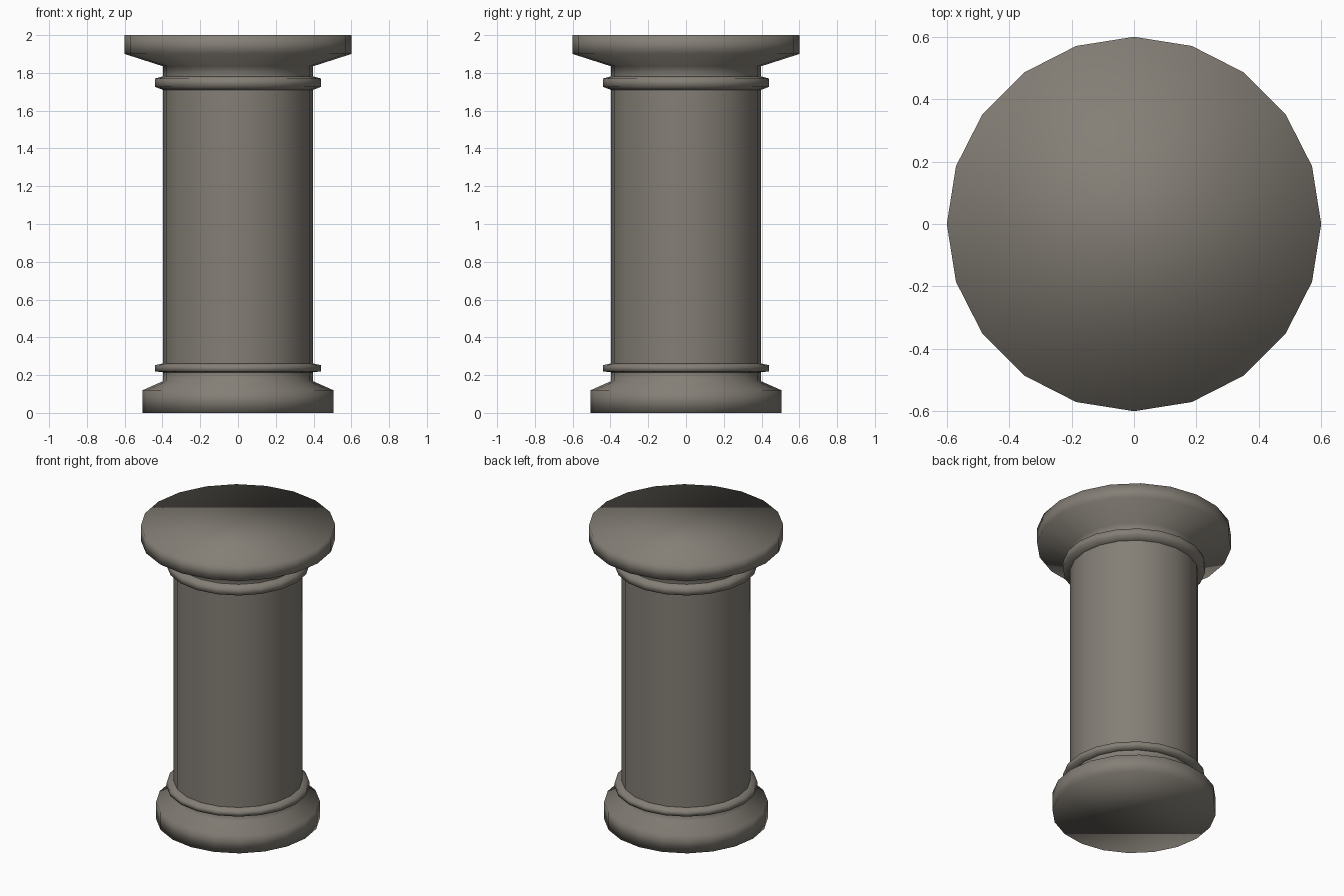
import bpy, math

if "Cube" in bpy.data.objects:
    bpy.data.objects.remove(bpy.data.objects["Cube"])

SIDES = 20
SHAFT_R = 0.397

stone = bpy.data.materials.new("warm grey stone")
stone.diffuse_color = (0.23, 0.21, 0.18, 1)
stone.use_nodes = True
stone.node_tree.nodes["Principled BSDF"].inputs["Base Color"].default_value = stone.diffuse_color


def lathe(name, profile, cap_bottom=False, cap_top=False):
    """Spin a (radius, height) profile, listed bottom to top, around z."""
    verts, faces = [], []
    for r, z in profile:
        for i in range(SIDES):
            a = 2 * math.pi * i / SIDES
            verts.append((r * math.cos(a), r * math.sin(a), z))
    for k in range(len(profile) - 1):
        for i in range(SIDES):
            j = (i + 1) % SIDES
            lo, hi = k * SIDES, (k + 1) * SIDES
            faces.append((lo + i, lo + j, hi + j, hi + i))
    if cap_bottom:
        faces.append(tuple(reversed(range(SIDES))))
    if cap_top:
        start = (len(profile) - 1) * SIDES
        faces.append(tuple(range(start, start + SIDES)))
    mesh = bpy.data.meshes.new(name)
    mesh.from_pydata(verts, [], faces)
    mesh.materials.append(stone)
    for p in mesh.polygons:
        p.use_smooth = True
    ob = bpy.data.objects.new(name, mesh)
    bpy.context.collection.objects.link(ob)
    return ob


# Base plinth with sloped shoulder and neck
lathe("base", [(0.505, 0), (0.505, 0.12), (SHAFT_R, 0.168), (SHAFT_R, 0.215)],
      cap_bottom=True)

# Raised bands at the bottom and top of the shaft
lathe("lower_band", [(SHAFT_R, 0.215), (0.44, 0.22), (0.44, 0.252), (SHAFT_R, 0.262)])
lathe("upper_band", [(SHAFT_R, 1.71), (0.44, 1.726), (0.44, 1.77), (SHAFT_R, 1.782)])

# Plain shaft
lathe("shaft", [(SHAFT_R, 0.262), (SHAFT_R, 1.71)])

# Flared capital with neck
lathe("capital", [(SHAFT_R, 1.782), (SHAFT_R, 1.835), (0.6, 1.9), (0.6, 2.0)],
      cap_top=True)
